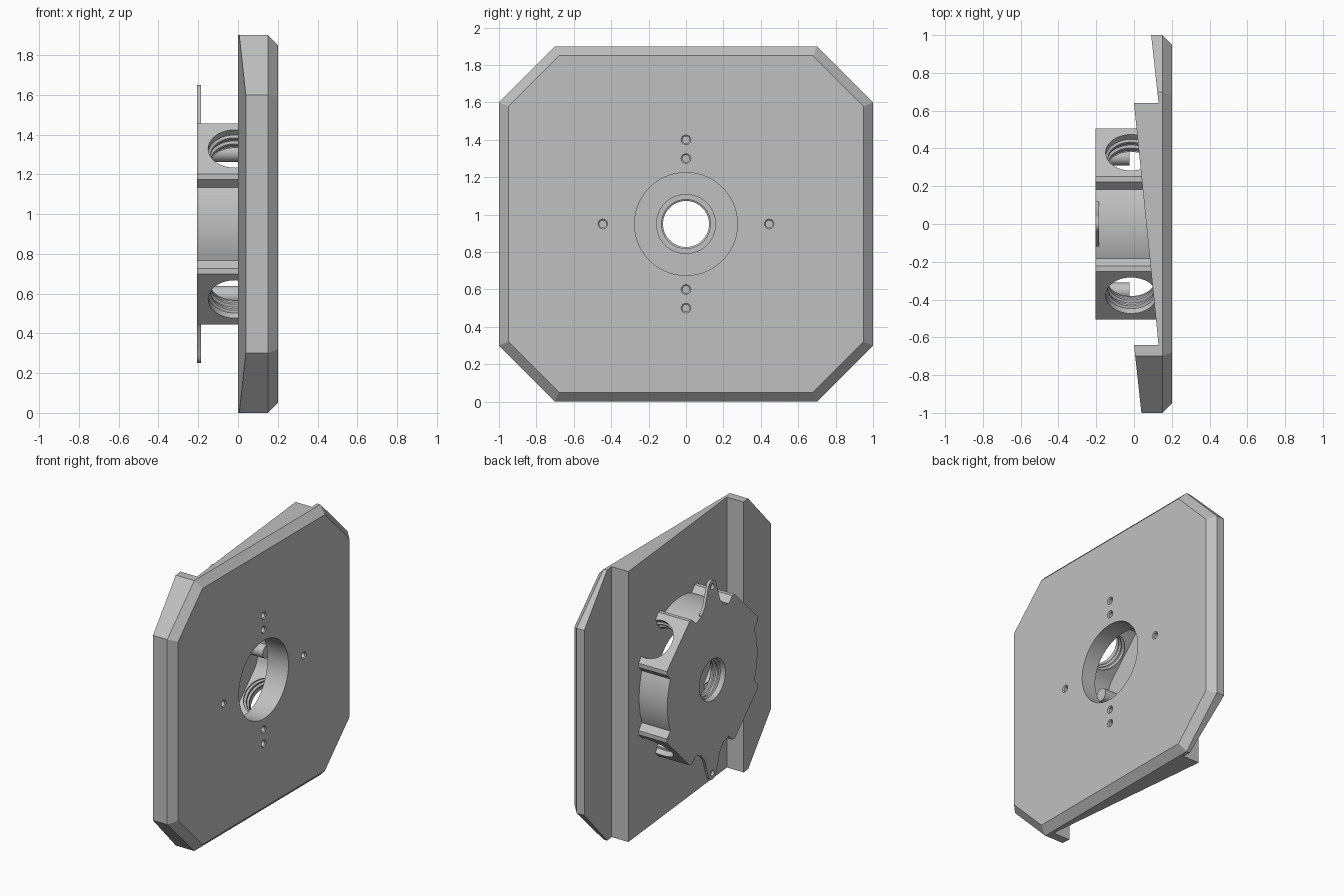
import bpy, bmesh, math
from mathutils import Matrix, Vector

cube = bpy.data.objects.get("Cube")
if cube:
    bpy.data.objects.remove(cube, do_unlink=True)

MID = 0.95  # height of the hub axis

grey = bpy.data.materials.new("light grey")
grey.use_nodes = True
colour = (0.53, 0.53, 0.53, 1)
grey.diffuse_color = colour
grey.node_tree.nodes["Principled BSDF"].inputs["Base Color"].default_value = colour


def loft(name, rings):
    """Closed solid through rings with equal point counts."""
    bm = bmesh.new()
    loops = [[bm.verts.new(p) for p in ring] for ring in rings]
    n = len(loops[0])
    for a, b in zip(loops, loops[1:]):
        for i in range(n):
            j = (i + 1) % n
            bm.faces.new((a[i], a[j], b[j], b[i]))
    bm.faces.new(loops[0][::-1])
    bm.faces.new(loops[-1])
    bmesh.ops.recalc_face_normals(bm, faces=bm.faces)
    mesh = bpy.data.meshes.new(name)
    bm.to_mesh(mesh)
    bm.free()
    mesh.materials.append(grey)
    ob = bpy.data.objects.new(name, mesh)
    bpy.context.collection.objects.link(ob)
    return ob


def prism(name, outline, x0, x1):
    """Outline in (y, z from hub axis), extruded along x."""
    return loft(name, [[(x, y, z + MID) for y, z in outline] for x in (x0, x1)])


def circle(r, n=48, cy=0, cz=0):
    return [(cy + r * math.cos(2 * math.pi * i / n), cz + r * math.sin(2 * math.pi * i / n))
            for i in range(n)]


def lathe(name, profile, axis, origin, n=48):
    """Solid of revolution from (distance, radius) pairs along an axis."""
    turn = Vector(axis).to_track_quat('Z', 'Y').to_matrix().to_4x4()
    place = Matrix.Translation(origin) @ turn
    return loft(name, [[place @ Vector((a, b, d)) for a, b in circle(r, n)] for d, r in profile])


def combine(ob, tool, operation):
    mod = ob.modifiers.new("cut", 'BOOLEAN')
    mod.operation, mod.solver, mod.object = operation, 'EXACT', tool
    bpy.context.view_layer.objects.active = ob
    bpy.ops.object.modifier_apply(modifier=mod.name)
    bpy.data.objects.remove(tool, do_unlink=True)


def thread(start, end, r, turns):
    """Grooved bore profile."""
    step = (end - start) / turns
    prof = []
    for i in range(turns):
        d = start + i * step
        prof += [(d, r - 0.012), (d + step * 0.3, r - 0.012), (d + step * 0.5, r), (d + step * 0.8, r)]
    return prof + [(end, r)]


# Plate: chamfered octagon trimmed by a saw-tooth back
def octagon(x, inset):
    a, b, c = 1 - inset, MID - inset, 0.3 - inset * (2 - math.sqrt(2))
    corner = [(a, b - c), (a - c, b)]
    quad = corner + [(-y, z) for y, z in corner[::-1]]
    return [(x, y, z + MID) for y, z in quad + [(-y, -z) for y, z in quad]]


plate = loft("mounting_plate", [octagon(-0.1, 0), octagon(0.15, 0), octagon(0.2, 0.05)])
tooth = [(0.3, -1.1), (0.3, 1.1), (0.08, 1.1), (0.13, 0.64), (0, 0.64),
         (0.13, -0.64), (0, -0.64), (0.05, -1.1)]
combine(plate, loft("saw_tooth", [[(x, y, z) for x, y in tooth] for z in (-0.1, 2)]), 'INTERSECT')
combine(plate, prism("plate_bore", circle(0.275, 96), -0.1, 0.3), 'DIFFERENCE')
for y, z in [(0.445, 0), (-0.445, 0), (0, 0.45), (0, 0.35), (0, -0.35), (0, -0.45)]:
    hole = lathe("screw_hole", [(0.15, 0.019), (0.194, 0.019), (0.2, 0.026), (0.25, 0.026)],
                 (1, 0, 0), (0, y, z + MID), 24)
    combine(plate, hole, 'DIFFERENCE')

# Hub: round box with four flat bosses on the diagonals
R, D, W, C = 0.5, 0.535, 0.2, 0.02
outline = []
for k in range(4):
    mid = math.radians(45 + 90 * k)
    root = math.sqrt(R * R - W * W)
    half = math.atan2(W, root)
    local = [(root, -W), (D - C, -W), (D, C - W), (D, W - C), (D - C, W), (root, W)]
    gap = math.pi / 2 - 2 * half
    local += [(R * math.cos(half + gap * i / 16), R * math.sin(half + gap * i / 16))
              for i in range(1, 16)]
    outline += [(u * math.cos(mid) - v * math.sin(mid), u * math.sin(mid) + v * math.cos(mid))
                for u, v in local]
hub = prism("hub_housing", outline, -0.205, 0.14)

# Cavity with flats behind the bosses
cavity = []
for i in range(96):
    t = 2 * math.pi * i / 96
    off = (t % (math.pi / 2)) - math.pi / 4
    r = min(0.45, 0.41 / math.cos(off))
    cavity.append((r * math.cos(t), r * math.sin(t)))
combine(hub, prism("hub_cavity", cavity, -0.155, 0.3), 'DIFFERENCE')

# Mounting ears above and below
for s in (1, -1):
    tip = [(0.045 * math.cos(math.radians(a)), 0.655 + 0.045 * math.sin(math.radians(a)))
           for a in range(15, 166, 15)]
    shape = [(-0.12, 0.45), (0.12, 0.45), (0.12, 0.495), (0.085, 0.535)] + tip
    shape += [(-0.085, 0.535), (-0.12, 0.495)]
    ear = prism("mounting_ear", [(y, s * z) for y, z in shape], -0.205, -0.185)
    combine(ear, prism("ear_hole", circle(0.02, 24, 0, s * 0.655), -0.3, 0), 'DIFFERENCE')
    combine(hub, ear, 'UNION')

# Collar and threaded centre opening
combine(hub, prism("centre_collar", circle(0.16), -0.17, -0.1), 'UNION')
bore = [(-d, r) for d, r in thread(0.05, 0.19, 0.135, 4)] + [(-0.205, 0.145), (-0.25, 0.145)]
combine(hub, lathe("centre_bore", bore, (1, 0, 0), (0, 0, MID)), 'DIFFERENCE')

# Threaded side ports
for k in range(4):
    a = math.radians(45 + 90 * k)
    port = lathe("port_bore", thread(0.35, 0.52, 0.135, 4) + [(0.6, 0.135)],
                 (0, math.cos(a), math.sin(a)), (-0.015, 0, MID))
    combine(hub, port, 'DIFFERENCE')

# Inner screw posts
posts = []
for s, side in ((1, "first"), (-1, "second")):
    posts.append(prism("tall_post_" + side, circle(0.048, 32, 0, s * 0.36), -0.16, 0.09))
    posts.append(prism("short_post_" + side, circle(0.045, 32, s * 0.355, 0), -0.16, -0.025))

# Smooth the round surfaces, keep edges sharp
bpy.ops.object.select_all(action='DESELECT')
for ob in [plate, hub] + posts:
    ob.select_set(True)
bpy.context.view_layer.objects.active = hub
bpy.ops.object.shade_smooth_by_angle(angle=math.radians(30))
